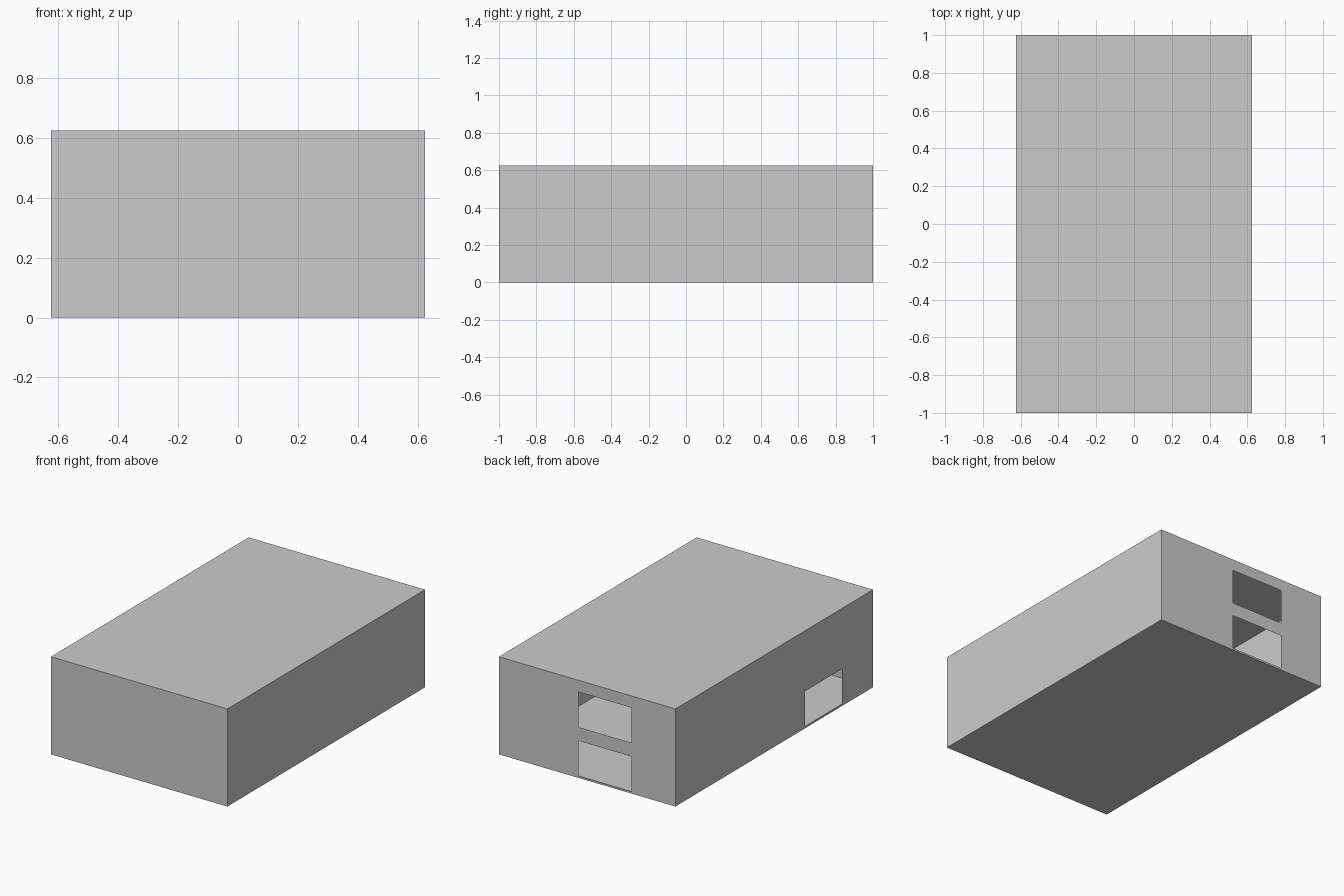
import bpy, bmesh
from mathutils import Vector

if "Cube" in bpy.data.objects:
    bpy.data.objects.remove(bpy.data.objects["Cube"])

W, D, H = 0.625, 1.0, 0.625   # half width, half depth, full height


def panel(bm, place, us, vs, holes=()):
    """Flat wall split along us / vs, leaving out the cells listed in holes."""
    for i in range(len(us) - 1):
        for j in range(len(vs) - 1):
            if (i, j) in holes:
                continue
            corners = [(us[i], vs[j]), (us[i + 1], vs[j]),
                       (us[i + 1], vs[j + 1]), (us[i], vs[j + 1])]
            bm.faces.new([bm.verts.new(Vector(place(u, v))) for u, v in corners])


def make(name, *panels):
    bm = bmesh.new()
    for p in panels:
        panel(bm, *p)
    bmesh.ops.remove_doubles(bm, verts=bm.verts, dist=1e-5)
    mesh = bpy.data.meshes.new(name)
    bm.to_mesh(mesh)
    bm.free()
    obj = bpy.data.objects.new(name, mesh)
    bpy.context.collection.objects.link(obj)


xs, ys, zs = [-W, W], [-D, D], [0, H]

# thin sheet shell: all faces wound outward
make("building_shell",
     # floor and roof
     (lambda u, v: (v, u, 0), ys, xs),
     (lambda u, v: (u, v, H), xs, ys),
     # plain front and right walls
     (lambda u, v: (u, -D, v), xs, zs),
     (lambda u, v: (W, u, v), ys, zs),
     # back wall with two stacked openings
     (lambda u, v: (-u, D, v), [-W, -0.0625, 0.3125, W],
      [0, 0.0125, 0.2375, 0.325, 0.55, H], {(1, 1), (1, 3)}),
     # left wall with one low opening
     (lambda u, v: (-W, -u, v), [-D, 0.3125, 0.6875, D],
      [0, 0.0125, 0.2375, H], {(1, 1)}))
